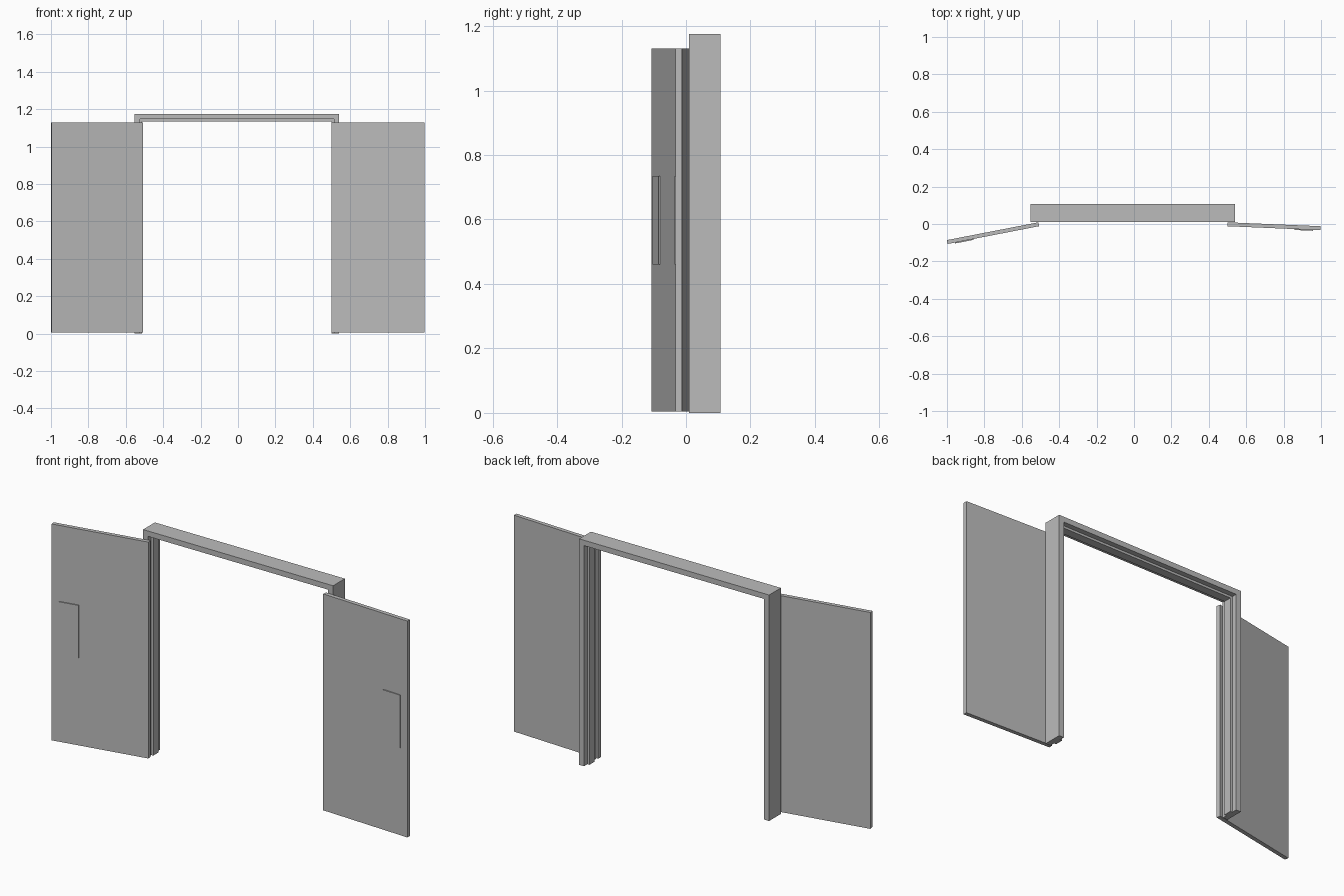
import bpy, bmesh
from math import radians
from mathutils import Matrix, Vector

if "Cube" in bpy.data.objects:
    bpy.data.objects.remove(bpy.data.objects["Cube"], do_unlink=True)

# One plain grey for everything
GREY = (0.5, 0.5, 0.5, 1)
grey = bpy.data.materials.new("plain grey")
grey.use_nodes = True
grey.diffuse_color = GREY
grey.node_tree.nodes["Principled BSDF"].inputs["Base Color"].default_value = GREY


def finish(name, bm):
    bmesh.ops.recalc_face_normals(bm, faces=bm.faces)
    mesh = bpy.data.meshes.new(name)
    bm.to_mesh(mesh)
    bm.free()
    mesh.materials.append(grey)
    obj = bpy.data.objects.new(name, mesh)
    bpy.context.collection.objects.link(obj)
    return obj


def box(name, low, high):
    low, high = Vector(low), Vector(high)
    bm = bmesh.new()
    bmesh.ops.create_cube(bm, size=1)
    for v in bm.verts:
        v.co = (low + high) / 2 + v.co * (high - low)
    return finish(name, bm)


# Door frame: stepped jamb profile swept with mitred corners
def door_frame(left, right, top, front, back):
    face, stop, rebate = 0.028, 0.04, 0.027
    profile = [(0, front), (face, front), (face, front + rebate),
               (stop, front + rebate), (stop, back - rebate),
               (face, back - rebate), (face, back), (0, back)]
    bm = bmesh.new()
    paths = [[bm.verts.new(p) for p in ((left + i, y, 0), (left + i, y, top - i),
                                        (right - i, y, top - i), (right - i, y, 0))]
             for i, y in profile]
    for a, b in zip(paths, paths[1:] + paths[:1]):
        for k in range(3):
            bm.faces.new((a[k], a[k + 1], b[k + 1], b[k]))
    for end in (0, 3):
        bm.faces.new([path[end] for path in paths])
    finish("door_frame", bm)


door_frame(-0.553, 0.54, 1.175, 0.01, 0.107)


# Open door leaves, each with a push plate near its free edge
def door(side, sign, hinge_x, angle):
    width, thick = 0.499, 0.021
    swing = Matrix.Translation((hinge_x, 0.009, 0)) @ Matrix.Rotation(radians(angle), 4, "Z")

    def part(name, x0, x1, y0, y1, z0, z1):
        a, b = sorted((sign * x0, sign * x1))
        box(name, (a, y0, z0), (b, y1, z1)).data.transform(swing)

    part(side + "_door", 0, width, -thick, 0, 0.005, 1.13)
    part(side + "_push_plate", width - 0.14, width - 0.04, -thick - 0.005, -thick, 0.46, 0.735)


door("right", -1, -0.511, 11)
door("left", 1, 0.4995, -2.4)
